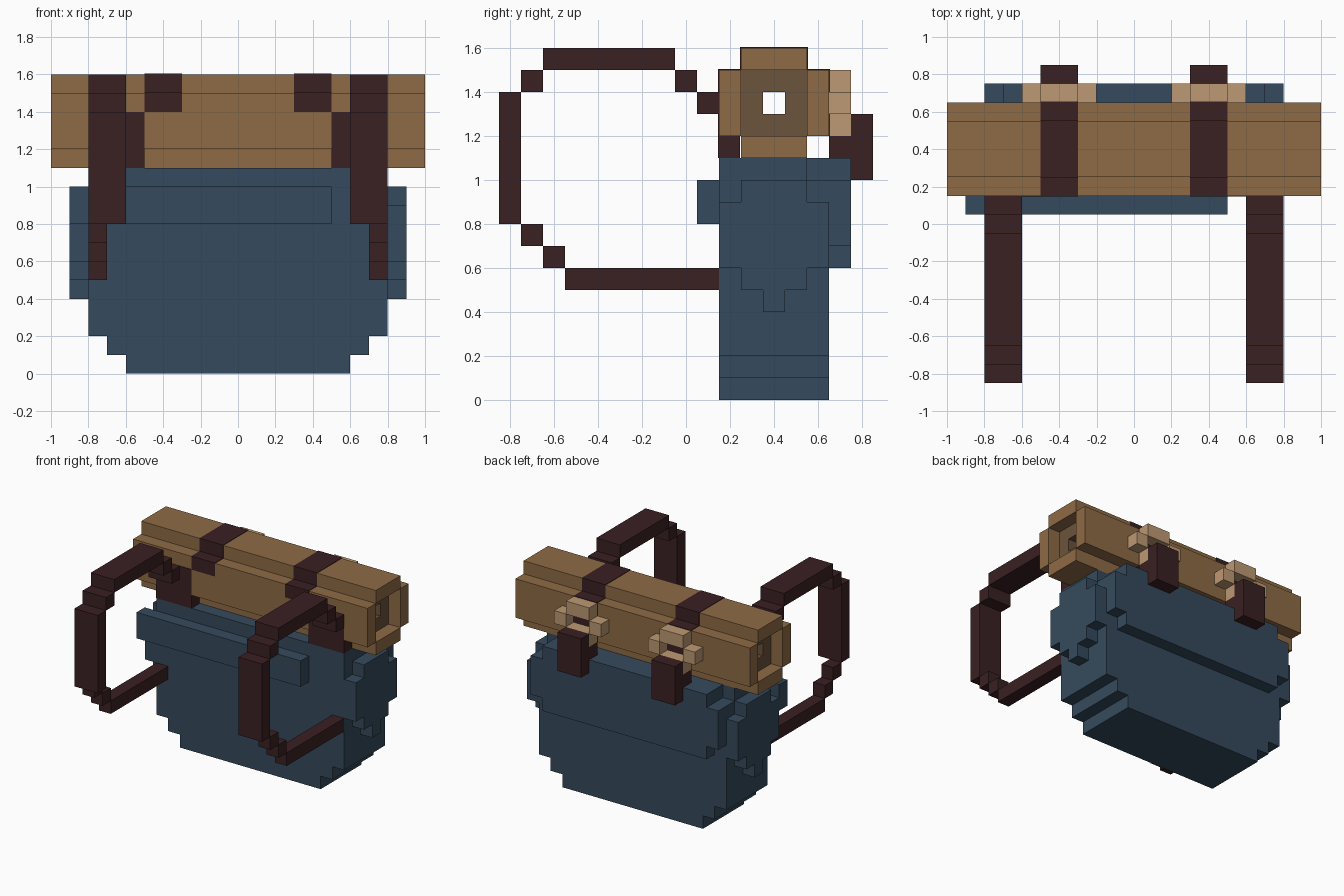
import bpy, bmesh

if "Cube" in bpy.data.objects:
    bpy.data.objects.remove(bpy.data.objects["Cube"])


def material(name, rgb):
    lin = [((c / 255 + 0.055) / 1.055) ** 2.4 for c in rgb]
    m = bpy.data.materials.new(name)
    m.use_nodes = True
    m.diffuse_color = (*lin, 1)
    bsdf = next(n for n in m.node_tree.nodes if n.type == 'BSDF_PRINCIPLED')
    bsdf.inputs["Base Color"].default_value = (*lin, 1)
    bsdf.inputs["Roughness"].default_value = 0.9
    return m


BLUE = material("slate_blue_cloth", (53, 74, 93))
TAN = material("tan_blanket", (143, 107, 69))
BROWN = material("inner_brown", (107, 83, 60))
LEATHER = material("dark_leather", (58, 32, 34))
BUCKLE = material("pale_buckle", (189, 153, 115))


def finish(name, bm, mat):
    bmesh.ops.recalc_face_normals(bm, faces=bm.faces)
    me = bpy.data.meshes.new(name)
    bm.to_mesh(me)
    bm.free()
    me.materials.append(mat)
    ob = bpy.data.objects.new(name, me)
    bpy.context.scene.collection.objects.link(ob)
    return ob


def boxes(name, mat, *spans):
    """One object from boxes given as (x0, x1, y0, y1, z0, z1)."""
    bm = bmesh.new()
    for x0, x1, y0, y1, z0, z1 in spans:
        vs = bmesh.ops.create_cube(bm, size=1)["verts"]
        for v in vs:
            v.co.x = (x0, x1)[v.co.x > 0]
            v.co.y = (y0, y1)[v.co.y > 0]
            v.co.z = (z0, z1)[v.co.z > 0]
    return finish(name, bm, mat)


def prism(name, mat, profile, axis, lo, hi):
    """Extrude a profile: (y, z) points along x, or (x, z) points along y."""
    bm = bmesh.new()
    place = (lambda a, b: (lo, a, b)) if axis == 'x' else (lambda a, b: (a, lo, b))
    face = bm.faces.new([bm.verts.new(place(a, b)) for a, b in profile])
    ext = bmesh.ops.extrude_face_region(bm, geom=[face])["geom"]
    d = (hi - lo, 0, 0) if axis == 'x' else (0, hi - lo, 0)
    bmesh.ops.translate(bm, vec=d, verts=[g for g in ext if isinstance(g, bmesh.types.BMVert)])
    return finish(name, bm, mat)


def stepped(rows, c=0.0):
    """Symmetric stair outline from (half_width, z0, z1) rows, bottom to top."""
    right = [(w, z) for w, z0, z1 in rows for z in (z0, z1)]
    return [(c + w, z) for w, z in right] + [(c - w, z) for w, z in reversed(right)]


# Bag body with stepped base, plus the raised top
prism("bag_body", BLUE, stepped([(0.6, 0, 0.1), (0.7, 0.1, 0.2), (0.8, 0.2, 1.0)]), 'y', 0.15, 0.65)
boxes("bag_top", BLUE, (-0.8, 0.8, 0.15, 0.55, 1.0, 1.1), (-0.7, 0.7, 0.55, 0.65, 1.0, 1.1))
# Rear flap and offset front fold
prism("rear_flap", BLUE, stepped([(0.7, 0.6, 0.7), (0.8, 0.7, 1.0), (0.7, 1.0, 1.1)]), 'y', 0.65, 0.75)
boxes("front_fold", BLUE, (-0.9, 0.5, 0.05, 0.15, 0.8, 1.0))

# Bedroll: outer layer, recessed inner layer with an open centre
boxes("bedroll_outer", TAN,
      (-1, 1, 0.15, 0.25, 1.2, 1.5), (-1, 1, 0.55, 0.65, 1.2, 1.5),
      (-1, 1, 0.25, 0.55, 1.5, 1.6), (-1, 1, 0.25, 0.55, 1.1, 1.2))
boxes("bedroll_inner", BROWN,
      (-0.9, 0.9, 0.25, 0.35, 1.2, 1.5), (-0.9, 0.9, 0.45, 0.55, 1.2, 1.5),
      (-0.9, 0.9, 0.35, 0.45, 1.4, 1.5), (-0.9, 0.9, 0.35, 0.45, 1.2, 1.3))

E = 0.004  # how far flush leather stands proud
band = [(0.15 - E, 1.4), (0.15 - E, 1.5 + E), (0.25 - E, 1.5 + E), (0.25 - E, 1.6 + E),
        (0.55 + E, 1.6 + E), (0.55 + E, 1.5 + E), (0.65 + E, 1.5 + E), (0.65 + E, 1.2),
        (0.6, 1.2), (0.6, 1.45), (0.2, 1.45), (0.2, 1.4)]
# Shoulder strap steps: (inner x, y0, y1, z0, z1)
strap = [(0.7, -0.55, 0.15, 0.5, 0.6), (0.7, -0.65, -0.55, 0.6, 0.7), (0.7, -0.75, -0.65, 0.7, 0.8),
         (0.6, -0.85, -0.75, 0.8, 1.4), (0.6, -0.75, -0.65, 1.4, 1.5), (0.6, -0.65, -0.05, 1.5, 1.6),
         (0.6, -0.05, 0.05, 1.4, 1.5), (0.6, 0.05, 0.15, 1.3, 1.4)]
pocket = stepped([(0.05, 0.4, 0.5), (0.15, 0.5, 0.6), (0.25, 0.6, 0.9), (0.15, 0.9, 1.0)], 0.4)

for side, s in (("left", 1), ("right", -1)):
    def span(a, b):
        return tuple(sorted((s * a, s * b)))
    # Side pocket
    prism(f"{side}_side_pocket", BLUE, pocket, 'x', *span(0.8, 0.9))
    # Shoulder strap and its anchor patch
    boxes(f"{side}_shoulder_strap", LEATHER, *[(*span(x, 0.8), *r) for x, *r in strap])
    boxes(f"{side}_strap_anchor", LEATHER, (*span(0.5, 0.8), 0.15 - E, 0.25 - E, 1.1, 1.4))
    # Bedroll band, buckle ring and hanging tongue
    prism(f"{side}_bedroll_band", LEATHER, band, 'x', *span(0.3, 0.5))
    boxes(f"{side}_buckle", BUCKLE,
          (*span(0.3, 0.5), 0.65, 0.75, 1.4, 1.5), (*span(0.3, 0.5), 0.65, 0.75, 1.2, 1.3),
          (*span(0.2, 0.3), 0.65, 0.75, 1.3, 1.4), (*span(0.5, 0.6), 0.65, 0.75, 1.3, 1.4))
    boxes(f"{side}_band_tongue", LEATHER,
          (*span(0.3, 0.5), 0.75, 0.85, 1.0, 1.3), (*span(0.3, 0.5), 0.65, 0.75, 1.1, 1.2))
